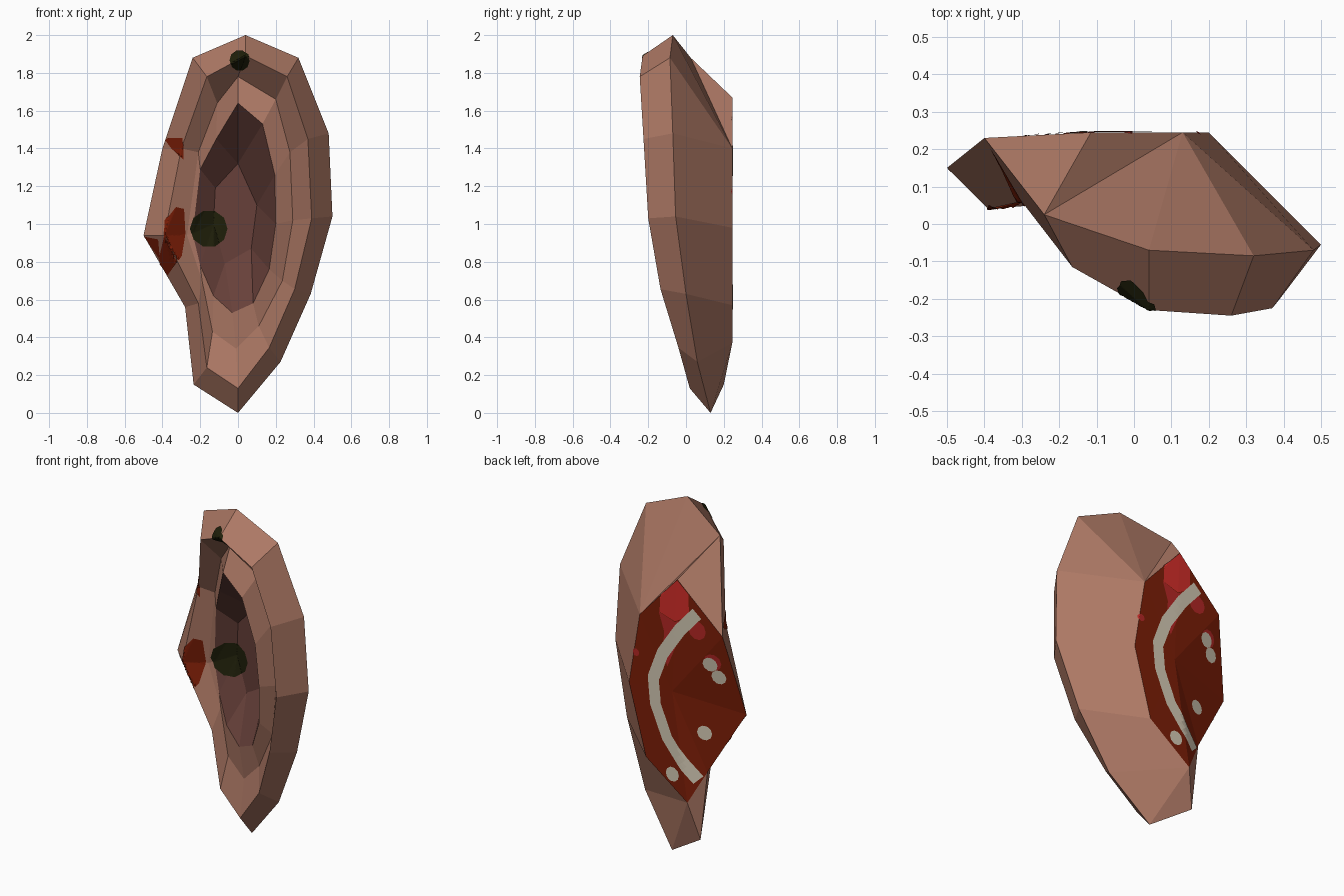
import bpy, bmesh, math
from mathutils import Vector
from mathutils.bvhtree import BVHTree

if "Cube" in bpy.data.objects:
    bpy.data.objects.remove(bpy.data.objects["Cube"])


def material(name, rgb):
    m = bpy.data.materials.new(name)
    m.diffuse_color = (*rgb, 1)
    m.use_nodes = True
    m.node_tree.nodes["Principled BSDF"].inputs["Base Color"].default_value = m.diffuse_color
    return m


SKIN = material("skin", (0.42, 0.19, 0.13))
HOLLOW = material("hollow_skin", (0.14, 0.053, 0.043))
FLESH = material("dark_flesh", (0.2, 0.0125, 0.002))
RED = material("bright_red", (0.66, 0.027, 0.022))
CRIMSON = material("crimson", (0.46, 0.02, 0.018))
GRISTLE = material("gristle", (0.66, 0.59, 0.46))
DIRT = material("black_dirt", (0.014, 0.014, 0.003))

# Rings run clockwise from the top, seen from the front
outer = [(.04, -.07, 2), (.32, -.085, 1.88), (.48, -.07, 1.48), (.5, -.055, 1.04),
         (.385, 0, .63), (.225, .06, .27), (0, .13, 0), (-.235, .2, .15),
         (-.28, .2, .56), (-.5, .15, .94), (-.4, .23, 1.4), (-.24, .025, 1.88)]
rim = [(.04, -.23, 1.89), (.26, -.245, 1.78), (.37, -.225, 1.45), (.39, -.2, 1.03),
       (.3, -.135, .655), (.165, -.04, .345), (0, .02, .13), (-.165, .07, .24),
       (-.21, .055, .58), (-.39, .04, .94), (-.3, .06, 1.4), (-.165, -.115, 1.78)]
groove = [(0, -.07, 1.78), (.2, -.1, 1.66), (.275, -.09, 1.38), (.29, -.06, 1.02),
          (.235, -.01, .7), (.11, .04, .46), (-.01, .07, .34), (-.135, .1, .43),
          (-.19, .11, .7), (-.27, .11, .94), (-.21, .085, 1.38), (-.11, 0, 1.64)]
ridge = [(0, -.14, 1.64), (.13, -.15, 1.53), (.195, -.12, 1.26), (.2, -.09, 1.0),
         (.165, -.04, .76), (.08, .02, .58), (-.03, .055, .53), (-.13, .08, .62),
         (-.2, .11, .78), (-.24, .125, .95), (-.2, .08, 1.29), (-.115, -.01, 1.45)]
floor = [(0, .15, 1.32), (.1, .16, 1.1), (.07, .17, .87), (-.07, .18, .79),
         (-.13, .18, 1.0), (-.12, .17, 1.19)]
back = [(-.115, .245, 1.67), (.13, .245, 1.4), (.2, .245, .98), (.09, .245, .57),
        (-.18, .245, .37)]

# Ear body
bm = bmesh.new()
rings = [[bm.verts.new(p) for p in r] for r in (outer, rim, groove, ridge)]
bv = [bm.verts.new(p) for p in back]
fv = [bm.verts.new(p) for p in floor]
o = rings[0]
floor_ring = [fv[i] for i in (0, 0, 1, 1, 2, 2, 3, 3, 4, 4, 5, 0)]
back_ring = [bv[0], bv[1], bv[1], bv[2], bv[3], bv[4], bv[4], bv[4],
             o[8], o[9], o[10], bv[0]]


def face(verts, mat):
    unique = list(dict.fromkeys(verts))
    if len(unique) > 2:
        bm.faces.new(unique).material_index = mat


def bridge(a, b, mat, skip=()):
    for i in range(12):
        if i not in skip:
            j = (i + 1) % 12
            face([a[i], a[j], b[j], b[i]], mat)


bridge(o, back_ring, 0, skip=(0, 11))
face([o[0], o[1], bv[1]], 0)
face([o[11], o[0], bv[1]], 0)
face([o[11], bv[1], bv[0]], 0)
for k in range(3):
    bridge(rings[k], rings[k + 1], 0)
bridge(rings[3], floor_ring, 1)
face(fv, 1)

# Severed face on the back
edge = bv + [o[8], o[9], o[10]]
hub = bm.verts.new((-.08, .243, 1.0))
for i in range(8):
    face([edge[i], edge[(i + 1) % 8], hub], 2)
bmesh.ops.recalc_face_normals(bm, faces=bm.faces[:])
tree = BVHTree.FromBMesh(bm)


def finish(name, b, mats):
    me = bpy.data.meshes.new(name)
    b.to_mesh(me)
    b.free()
    for m in mats:
        me.materials.append(m)
    ob = bpy.data.objects.new(name, me)
    bpy.context.collection.objects.link(ob)


finish("ear", bm, [SKIN, HOLLOW, FLESH])


# Painted patches: thin grids dropped onto the ear along y
def drop(name, rows, mat, side, lift, closed):
    b = bmesh.new()
    grid = []
    for row in rows:
        line = []
        for x, z in row:
            hit, n, _, _ = tree.ray_cast(Vector((x, side * 2, z)), Vector((0, -side, 0)))
            line.append(b.verts.new(hit + n * lift) if hit else None)
        grid.append(line)
    for r0, r1 in zip(grid, grid[1:]):
        count = len(r0)
        for i in range(count if closed else count - 1):
            j = (i + 1) % count
            quad = [r0[i], r0[j], r1[j], r1[i]]
            if None not in quad:
                f = b.faces.new(quad)
                f.normal_update()
                if f.normal.y * side < 0:
                    f.normal_flip()
    finish(name, b, [mat])


def patch(name, points, mat, side, lift=.004):
    n = len(points)
    cx = sum(p[0] for p in points) / n
    cz = sum(p[1] for p in points) / n
    rim_pts = []
    for i in range(n):
        (x0, z0), (x1, z1) = points[i], points[(i + 1) % n]
        rim_pts += [(x0 + (x1 - x0) * t / 6, z0 + (z1 - z0) * t / 6) for t in range(6)]
    rows = [[(cx + (x - cx) * s / 16, cz + (z - cz) * s / 16) for x, z in rim_pts]
            for s in list(range(16, 0, -1)) + [.03]]
    drop(name, rows, mat, side, lift, True)


def spot(name, x, z, r, mat, side, lift=.004):
    patch(name, [(x + r * math.cos(a * math.pi / 5), z + r * math.sin(a * math.pi / 5))
                 for a in range(10)], mat, side, lift)


# Dirt and blood on the front
spot("dirt_hollow", -.155, .975, .1, DIRT, -1)
spot("dirt_top", .01, 1.865, .053, DIRT, -1)
patch("blood_side", [(-.33, 1.09), (-.287, 1.08), (-.28, .95), (-.3, .83), (-.37, .73),
                     (-.42, .8), (-.39, .93), (-.385, 1.02)], FLESH, -1)
patch("blood_tip", [(-.495, .935), (-.42, .92), (-.41, .81)], FLESH, -1)
patch("blood_upper", [(-.39, 1.455), (-.29, 1.455), (-.29, 1.34), (-.35, 1.4)], FLESH, -1)

# Red tissue on the cut
patch("red_tissue", [(-.115, 1.665), (-.005, 1.55), (0, 1.45), (-.1, 1.42), (-.19, 1.47),
                     (-.185, 1.6)], RED, 1, .002)
patch("crimson_tissue", [(.005, 1.45), (-.03, 1.34), (-.02, 1.22), (-.05, 1.14),
                         (-.1, 1.26), (-.18, 1.46), (-.1, 1.415)], CRIMSON, 1, .002)
for i, (x, z, r) in enumerate([(-.24, 1.4, .055), (-.33, 1.23, .05), (.155, 1.17, .022)]):
    spot(f"crimson_spot_{i}", x, z, r, CRIMSON, 1, .002)

# Gristle band and spots on the cut
path = [(-.24, 1.5), (-.13, 1.375), (-.02, 1.21), (.04, 1.05), (.026, .9), (-.05, .72),
        (-.148, .6), (-.235, .51)]
fine = [Vector(a).lerp(Vector(c), t / 4) for a, c in zip(path, path[1:]) for t in range(4)]
fine.append(Vector(path[-1]))
band = []
for i, p in enumerate(fine):
    d = (fine[min(i + 2, len(fine) - 1)] - fine[max(i - 2, 0)]).normalized()
    side = Vector((-d.y, d.x)) * .036
    band.append([p + side * t for t in (-1, -.5, 0, .5, 1)])
drop("gristle_band", band, GRISTLE, 1, .004, False)
for i, (x, z) in enumerate([(-.315, 1.215), (-.36, 1.145), (-.265, .79), (-.085, .515)]):
    spot(f"gristle_spot_{i}", x, z, .043, GRISTLE, 1, .004)
